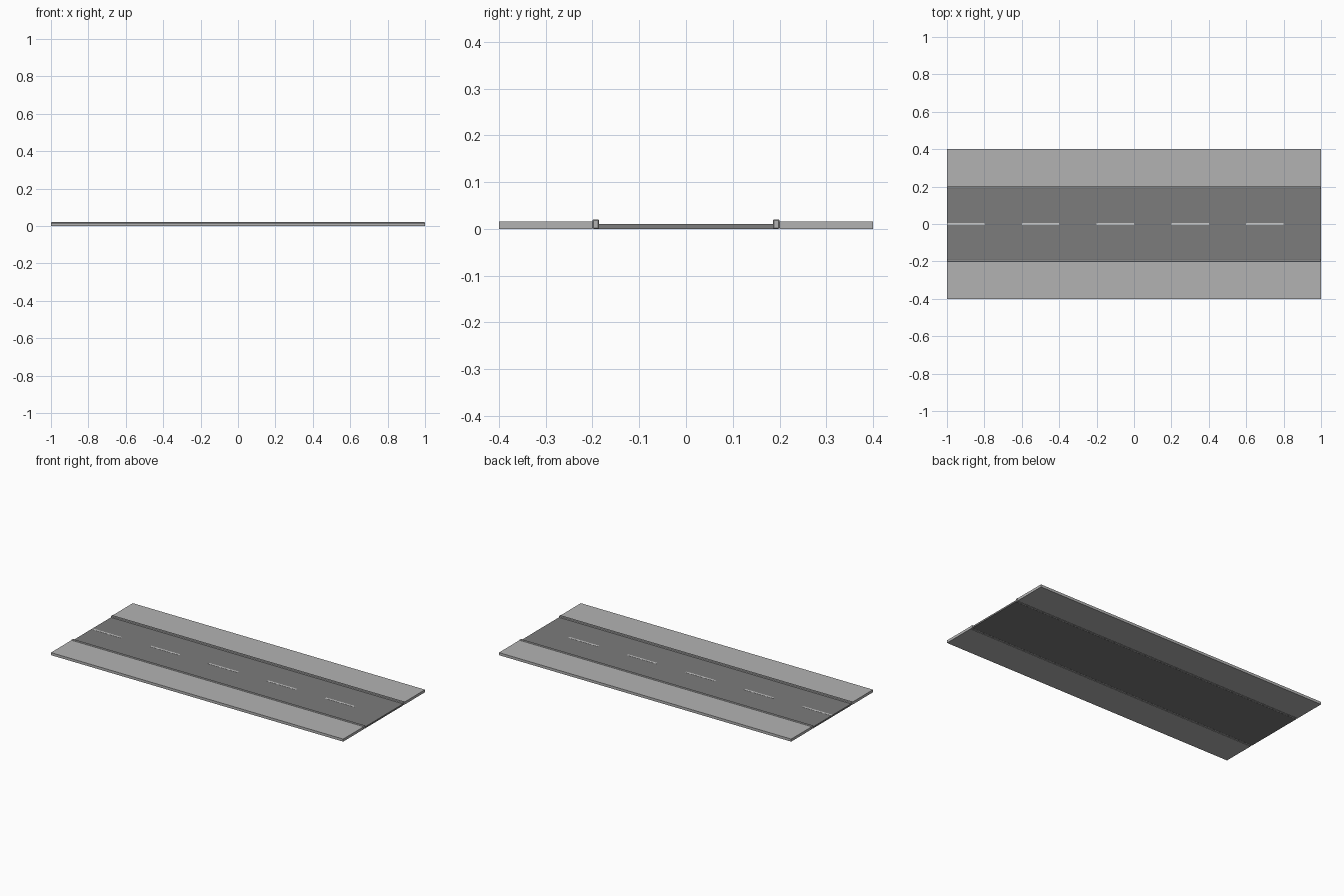
import bpy

if "Cube" in bpy.data.objects:
    bpy.data.objects.remove(bpy.data.objects["Cube"])


def material(name, grey):
    mat = bpy.data.materials.new(name)
    mat.diffuse_color = (grey, grey, grey, 1)
    mat.use_nodes = True
    mat.node_tree.nodes["Principled BSDF"].inputs["Base Color"].default_value = mat.diffuse_color
    return mat


def box(name, x, y, z, mat):
    """Box spanning the given (min, max) ranges."""
    spans = (x, y, z)
    bpy.ops.mesh.primitive_cube_add(size=1, location=[(a + b) / 2 for a, b in spans])
    obj = bpy.context.object
    obj.name = name
    obj.scale = [b - a for a, b in spans]
    bpy.ops.object.transform_apply(location=False, rotation=False, scale=True)
    obj.data.materials.append(mat)
    return obj


asphalt = material("asphalt", 0.2)
concrete = material("concrete", 0.45)
paint = material("paint", 0.8)

LENGTH = (-1, 1)

# Roadway
box("road", LENGTH, (-0.187, 0.187), (0, 0.01), asphalt)

# Pavement and raised kerb on each side
for side, s in (("right", -1), ("left", 1)):
    box("sidewalk_" + side, LENGTH, sorted((s * 0.2, s * 0.4)), (0, 0.016), concrete)
    kerb = box("curb_" + side, LENGTH, sorted((s * 0.186, s * 0.2)), (0, 0.02), concrete)
    bevel = kerb.modifiers.new("rounded_edge", 'BEVEL')
    bevel.width = 0.002
    bevel.segments = 1

# Dashed centre line
for i in range(5):
    x = -1 + 0.4 * i
    box(f"lane_dash_{i + 1}", (x, x + 0.2), (-0.006, 0.006), (0.009, 0.0108), paint)
